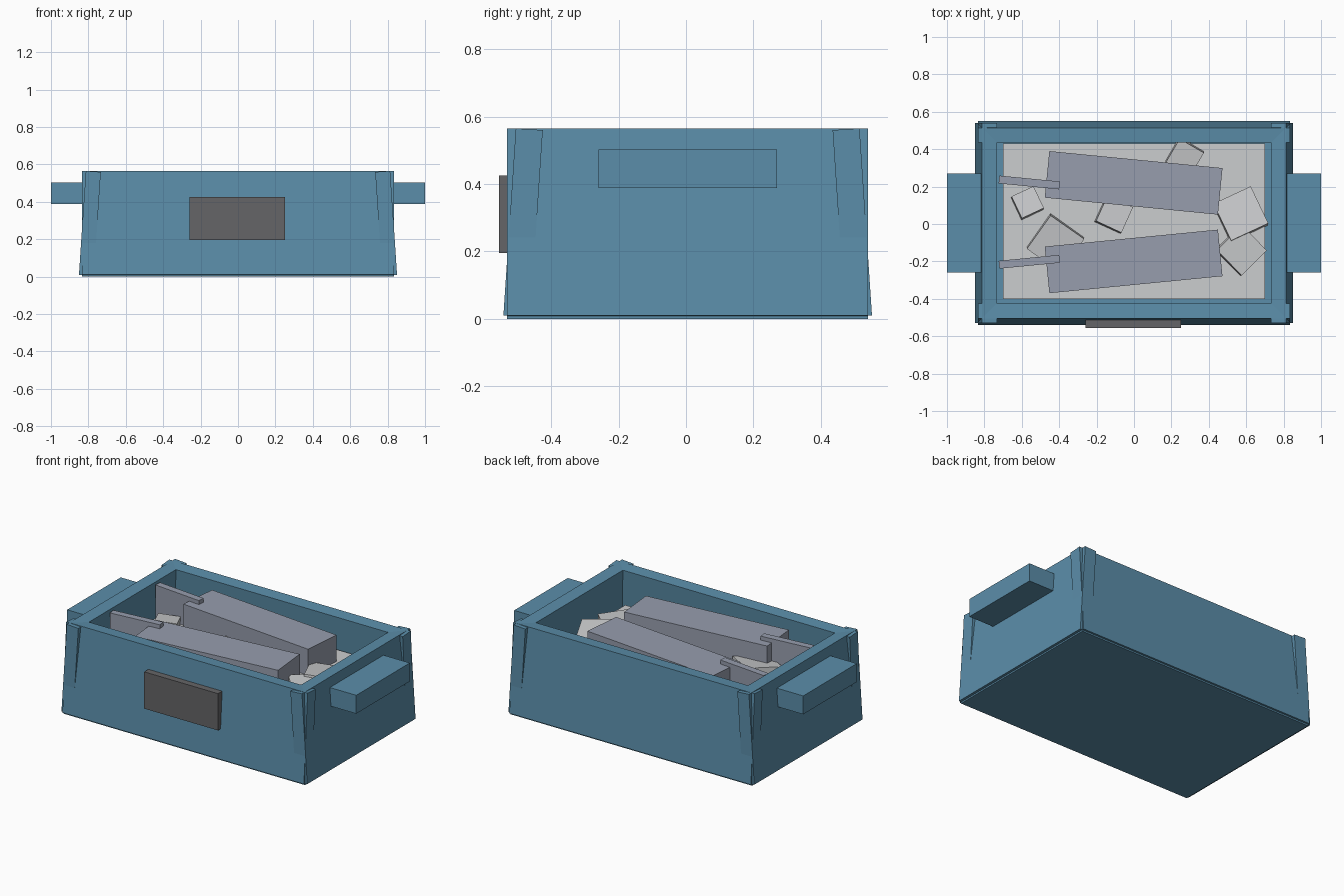
import bpy
from math import radians
from mathutils import Matrix, Vector, Euler

if "Cube" in bpy.data.objects:
    bpy.data.objects.remove(bpy.data.objects["Cube"], do_unlink=True)


def material(name, rgb):
    m = bpy.data.materials.new(name)
    m.use_nodes = True
    col = (*rgb, 1)
    m.diffuse_color = col
    m.node_tree.nodes["Principled BSDF"].inputs["Base Color"].default_value = col
    return m


blue = material("painted blue", (0.105, 0.27, 0.40))
foam = material("pale padding", (0.60, 0.61, 0.62))
steel = material("grey steel", (0.31, 0.34, 0.42))
dark = material("dark grey", (0.13, 0.13, 0.135))


def box(name, mat, centre, size, rot=(0, 0, 0)):
    """Rotated box; the rotation is given in degrees."""
    bpy.ops.mesh.primitive_cube_add(size=1)
    ob = bpy.context.object
    ob.name = name
    turn = Euler([radians(a) for a in rot]).to_matrix().to_4x4()
    ob.data.transform(Matrix.Translation(Vector(centre)) @ turn
                      @ Matrix.Diagonal((*size, 1)))
    ob.data.materials.append(mat)
    return ob


MID_Y = 0.005
LEAN = 3.8
WALL = 0.08
TALL = 0.556

# Crate: floor and four inward-leaning walls whose ends cross at the corners
box("crate_floor", blue, (0, MID_Y, 0.04), (1.67, 1.07, 0.08))
for side, word in ((-1, "front"), (1, "back")):
    box(word + "_wall", blue, (0, MID_Y + side * 0.488, 0.285),
        (1.67, WALL, TALL), (side * LEAN, 0, 0))
for side, word in ((-1, "right"), (1, "left")):
    box(word + "_wall", blue, (side * 0.792, MID_Y, 0.285),
        (WALL, 1.07, TALL), (0, -side * LEAN, 0))
    box(word + "_handle", blue, (side * 0.9, MID_Y, 0.445), (0.2, 0.53, 0.115))

# Plain plate on the front
box("front_plate", dark, (-0.005, -0.525, 0.31), (0.51, 0.06, 0.23))

# Padding with loose square scraps on it
box("padding", foam, (0, 0.015, 0.22), (1.4, 0.83, 0.28))
scraps = [(-0.57, 0.11, 0.13, 25), (-0.42, -0.1, 0.22, -35), (-0.11, 0.05, 0.15, -25),
          (0.27, 0.36, 0.15, -30), (0.57, 0.05, 0.22, 25), (0.57, -0.14, 0.19, 45)]
for i, (x, y, size, turn) in enumerate(scraps):
    box("padding_scrap", foam, (x, y, 0.37), (size, size, 0.1),
        (6 if i % 2 else -6, 5, turn))

# Two steel blocks, each with a tall narrow blade set in its end
for side, word in ((-1, "front"), (1, "back")):
    turn = -side * 5.6
    box(word + "_block", steel, (-0.002, 0.01 + side * 0.21, 0.425),
        (0.93, 0.25, 0.2), (0, 0, turn))
    box(word + "_blade", steel, (-0.56, 0.01 + side * 0.212, 0.435),
        (0.325, 0.042, 0.23), (0, 0, turn))
